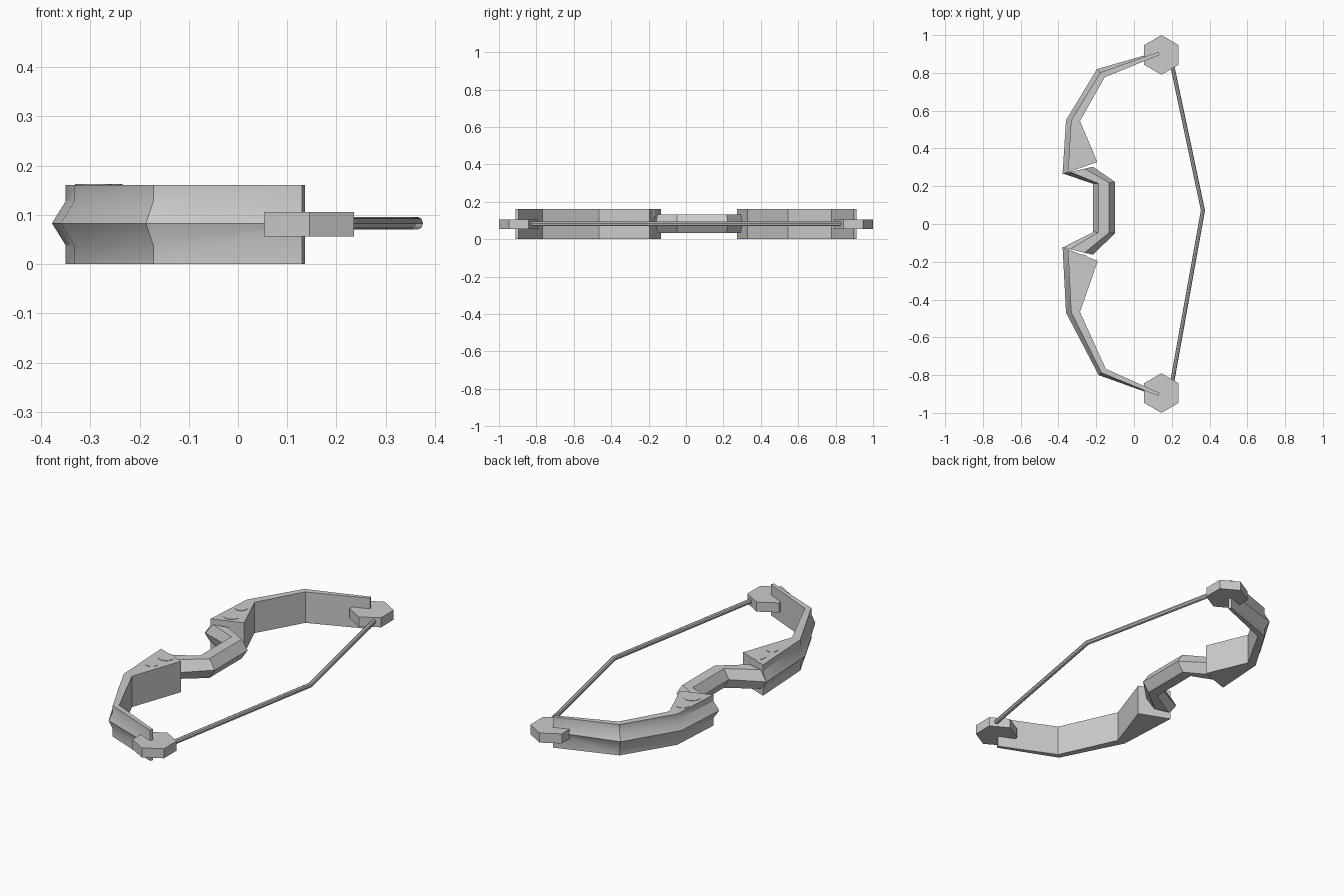
import bpy, bmesh, math
from mathutils import Vector

if "Cube" in bpy.data.objects:
    bpy.data.objects.remove(bpy.data.objects["Cube"])

ZC = 0.083


def finish(name, bm):
    bmesh.ops.recalc_face_normals(bm, faces=bm.faces)
    me = bpy.data.meshes.new(name)
    bm.to_mesh(me)
    bm.free()
    ob = bpy.data.objects.new(name, me)
    bpy.context.collection.objects.link(ob)
    bpy.ops.object.select_all(action='DESELECT')
    ob.select_set(True)
    bpy.context.view_layer.objects.active = ob
    bpy.ops.object.shade_smooth_by_angle(angle=math.radians(30))
    return ob


def loft(name, rings):
    """Skin a list of equal-length closed rings and cap both ends."""
    bm = bmesh.new()
    vs = [[bm.verts.new(p) for p in r] for r in rings]
    n = len(vs[0])
    for a, b in zip(vs, vs[1:]):
        for i in range(n):
            j = (i + 1) % n
            bm.faces.new((a[i], a[j], b[j], b[i]))
    bm.faces.new(vs[0])
    bm.faces.new(vs[-1])
    return finish(name, bm)


def prism(name, x, y, z0, z1, r, n, start=0.0, sx=1.0):
    ang = [start + 2 * math.pi * i / n for i in range(n)]
    return loft(name, [[(x + sx * r * math.cos(a), y + r * math.sin(a), z)
                        for a in ang] for z in (z0, z1)])


def limb_ring(ridge, shoulder, inner, half):
    """Full-height plate with a ridged rib on its outer side."""
    return [(*inner, 0), (*shoulder, 0), (*shoulder, ZC - half), (*ridge, ZC),
            (*shoulder, ZC + half), (*shoulder, 0.161), (*inner, 0.161)]


# Limbs with their thick riser wedges: ridge, shoulder, inner, rib half height
upper = [((-.378, .265), (-.35, .274), (-.194, .328), .045),
         ((-.36, .55), (-.333, .548), (-.286, .545), .045),
         ((-.196, .82), (-.178, .802), (-.155, .777), .045),
         ((.131, .914), (.130, .911), (.136, .895), .005)]
lower = [((-.378, -.122), (-.35, -.134), (-.192, -.196), .045),
         ((-.36, -.47), (-.333, -.468), (-.286, -.466), .045),
         ((-.187, -.80), (-.172, -.788), (-.149, -.767), .045),
         ((.131, -.914), (.130, -.911), (.136, -.895), .005)]
for name, data in (("upper_limb", upper), ("lower_limb", lower)):
    loft(name, [limb_ring(*d) for d in data])

# Grip: six-sided bar bent between the two risers (outer, inner edge)
grip = [((-.376, .267), (-.217, .303)), ((-.217, .213), (-.10, .222)),
        ((-.217, -.043), (-.10, -.048)), ((-.376, -.124), (-.217, -.163))]
rings = []
for o, i in grip:
    o, i = Vector(o), Vector(i)
    a, b = o.lerp(i, 0.24), o.lerp(i, 0.72)
    rings.append([(*o, ZC), (*a, .133), (*b, .133), (*i, ZC), (*b, .033), (*a, .033)])
loft("grip", rings)

# Round studs on the risers
for k, (x, y, r) in enumerate([(-.30, .455, .031), (-.285, .357, .04),
                               (-.275, -.20, .04), (-.287, -.30, .031)]):
    prism(f"stud_{k + 1}", x, y, .12, .163, r, 16)

# Hexagonal pulleys at the limb tips
for name, y in (("upper_pulley", .895), ("lower_pulley", -.895)):
    prism(name, .145, y, .056, .106, .105, 6, math.pi / 2)

# Drawn bowstring
pts = [Vector((.198, .86, ZC)), Vector((.365, .072, ZC)), Vector((.198, -.86, ZC))]
rings = []
for p in pts:
    rings.append([(p.x + .011 * math.cos(a), p.y, p.z + .013 * math.sin(a))
                  for a in [2 * math.pi * i / 8 for i in range(8)]])
loft("bowstring", rings)
